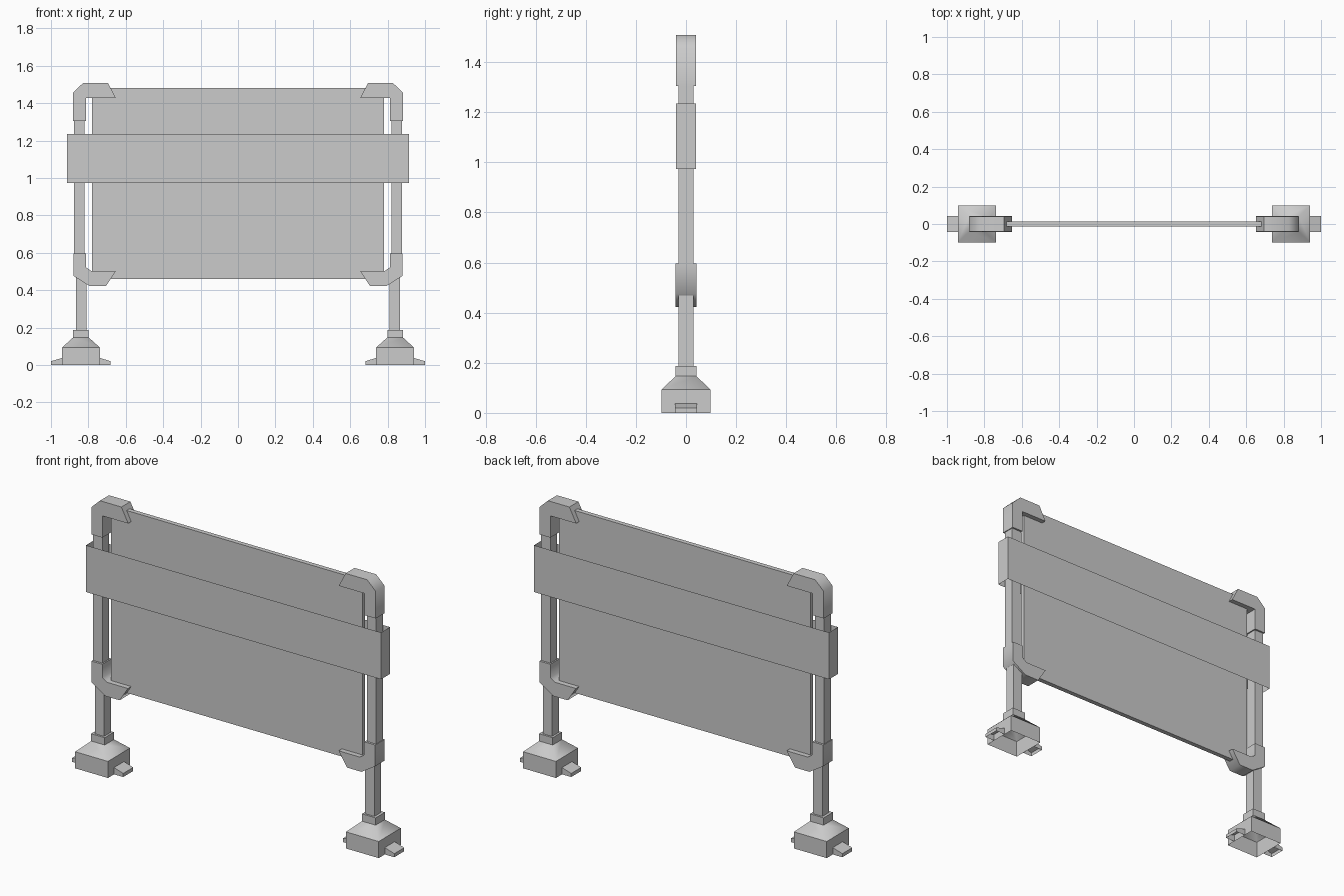
import bpy, bmesh, math

if "Cube" in bpy.data.objects:
    bpy.data.objects.remove(bpy.data.objects["Cube"])


def finish(name, bm, mirror=True):
    bmesh.ops.recalc_face_normals(bm, faces=bm.faces)
    mesh = bpy.data.meshes.new(name)
    bm.to_mesh(mesh)
    bm.free()
    obj = bpy.data.objects.new(name, mesh)
    bpy.context.collection.objects.link(obj)
    if mirror:
        mod = obj.modifiers.new("Mirror", "MIRROR")
        mod.use_axis = (True, False, False)
    return obj


def loft(bm, rings, cap_bottom=True, cap_top=True, smooth=()):
    """Stack rectangles (x0, x1, half_y, z) and skin them."""
    loops = []
    for x0, x1, h, z in rings:
        corners = ((x0, -h), (x1, -h), (x1, h), (x0, h))
        loops.append([bm.verts.new((x, y, z)) for x, y in corners])
    for i, (a, b) in enumerate(zip(loops, loops[1:])):
        for k in range(4):
            n = (k + 1) % 4
            face = bm.faces.new((a[k], a[n], b[n], b[k]))
            face.smooth = i in smooth
    if cap_bottom:
        bm.faces.new(loops[0][::-1])
    if cap_top:
        bm.faces.new(loops[-1])


def block(name, x0, x1, h, z0, z1, caps=True, mirror=True):
    bm = bmesh.new()
    loft(bm, [(x0, x1, h, z0), (x0, x1, h, z1)], caps, caps)
    return finish(name, bm, mirror)


def bracket(name, outline, h):
    """Extrude an x-z outline through y, soft around the outer corner."""
    bm = bmesh.new()
    face = bm.faces.new([bm.verts.new((x, -h, z)) for x, z in outline])
    ext = bmesh.ops.extrude_face_region(bm, geom=[face])
    verts = [v for v in ext["geom"] if isinstance(v, bmesh.types.BMVert)]
    bmesh.ops.translate(bm, verts=verts, vec=(0, 2 * h, 0))
    for f in bm.faces:
        f.smooth = True
    obj = finish(name, bm)
    obj.data.set_sharp_from_angle(angle=math.radians(58))


# Sign panel and the open-topped sleeve wrapped around it
block("sign_panel", -0.78, 0.78, 0.013, 0.46, 1.482, mirror=False)
block("cross_board_sleeve", -0.915, 0.915, 0.04, 0.973, 1.235, caps=False, mirror=False)

# Posts: the lower section sits slightly further in
block("upper_posts", 0.82, 0.877, 0.03, 0.55, 1.33)
block("lower_posts", 0.81, 0.867, 0.03, 0.17, 0.52)

# Corner brackets
bracket("top_brackets", [(0.882, 1.305), (0.882, 1.457), (0.828, 1.508), (0.695, 1.508),
                         (0.653, 1.427), (0.813, 1.427), (0.813, 1.305)], 0.04)
bracket("bottom_brackets", [(0.88, 0.596), (0.88, 0.477), (0.795, 0.423), (0.705, 0.423),
                            (0.653, 0.503), (0.785, 0.503), (0.812, 0.522), (0.812, 0.596)], 0.042)

# Hollow feet: box, sloped shoulder and collar
bm = bmesh.new()
loft(bm, [(0.738, 0.941, 0.098, 0), (0.738, 0.941, 0.098, 0.093),
          (0.798, 0.882, 0.041, 0.147), (0.798, 0.882, 0.041, 0.188)],
     cap_bottom=False, smooth=(1,))
finish("feet", bm)

# Sloping toe tabs, open underneath
for name, root, tip in (("outer_tabs", 0.941, 1.0), ("inner_tabs", 0.738, 0.681)):
    bm = bmesh.new()
    pts = [(root, 0), (tip, 0), (tip, 0.02), (root, 0.038)]
    near, far = [[bm.verts.new((x, y, z)) for x, z in pts] for y in (-0.044, 0.044)]
    bm.faces.new(near)
    bm.faces.new(far[::-1])
    for k in (1, 2):
        bm.faces.new((near[k], near[k + 1], far[k + 1], far[k]))
    finish(name, bm)
